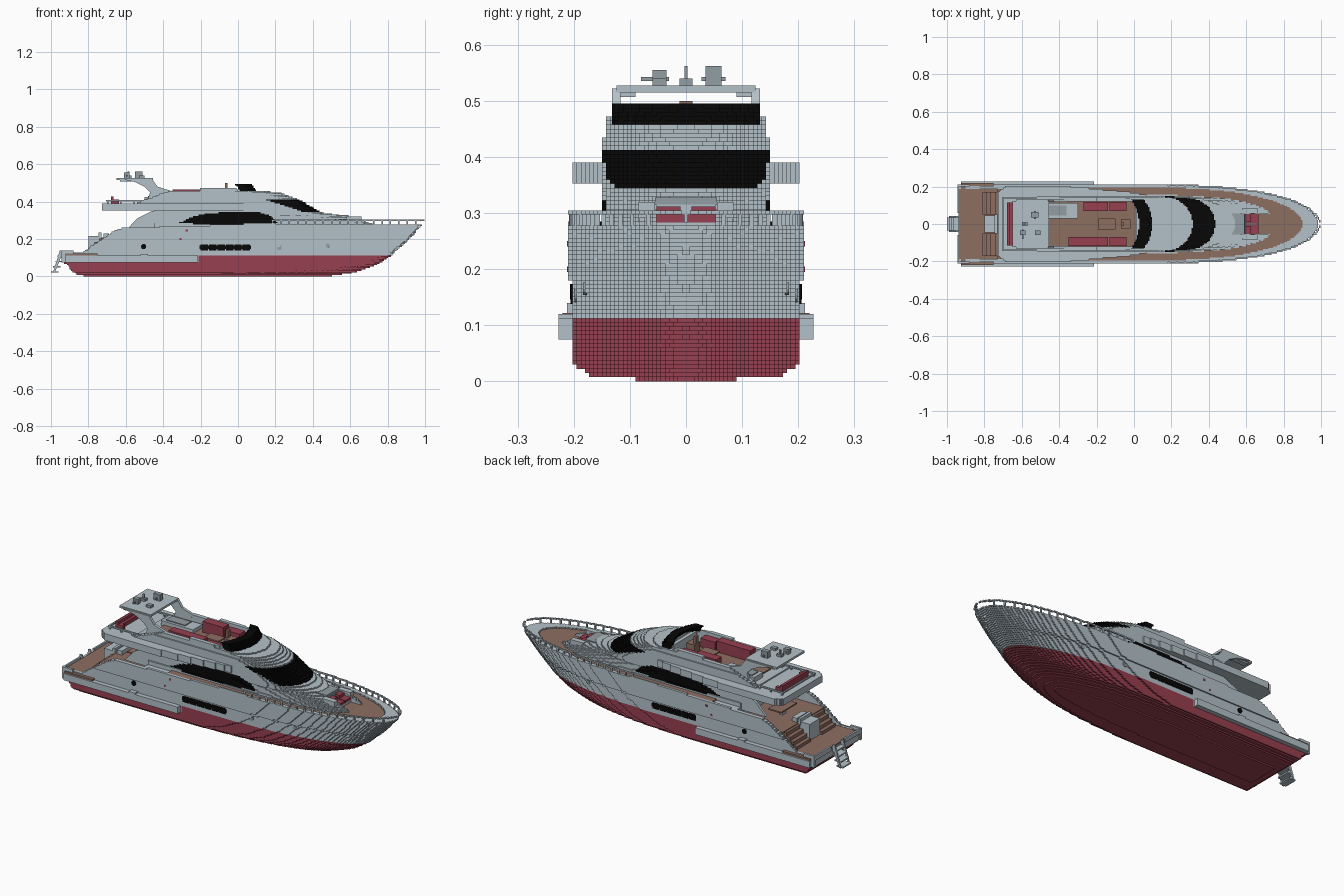
import bpy, bmesh, math

cube = bpy.data.objects.get("Cube")
if cube:
    bpy.data.objects.remove(cube, do_unlink=True)

V = 0.0075  # block size shared by all stepped parts

# Flat colours
COLOURS = {
    "pale_grey": (0.455, 0.535, 0.58), "hull_red": (0.31, 0.05, 0.08),
    "deck_brown": (0.27, 0.156, 0.12), "glass_black": (0.002, 0.002, 0.002),
    "mid_grey": (0.29, 0.34, 0.36)}
GREY, RED, BROWN, BLACK, MID = range(5)
MATS = []
for n, c in COLOURS.items():
    m = bpy.data.materials.new(n)
    m.use_nodes = True
    m.diffuse_color = (*c, 1)
    m.node_tree.nodes["Principled BSDF"].inputs["Base Color"].default_value = (*c, 1)
    MATS.append(m)


def prism(bm, pts, y0, y1, mat=0):
    """Extrude an (x, z) outline from y0 to y1."""
    a = [bm.verts.new((x, y0, z)) for x, z in pts]
    b = [bm.verts.new((x, y1, z)) for x, z in pts]
    n = len(pts)
    faces = [bm.faces.new(a), bm.faces.new(b[::-1])]
    faces += [bm.faces.new((a[i], b[i], b[(i + 1) % n], a[(i + 1) % n])) for i in range(n)]
    for f in faces:
        f.material_index = mat


def box(bm, x0, x1, y0, y1, z0, z1, mat=0):
    prism(bm, [(x0, z0), (x1, z0), (x1, z1), (x0, z1)], y0, y1, mat)


def finish(name, bm):
    bmesh.ops.recalc_face_normals(bm, faces=bm.faces)
    me = bpy.data.meshes.new(name)
    bm.to_mesh(me)
    bm.free()
    used = sorted({p.material_index for p in me.polygons})
    idx = [used.index(p.material_index) for p in me.polygons]
    for u in used:
        me.materials.append(MATS[u])
    me.polygons.foreach_set("material_index", idx)
    bpy.context.collection.objects.link(bpy.data.objects.new(name, me))


def boxes(name, items, mirror=False):
    """Boxes given as x0, x1, y0, y1, z0, z1, material."""
    bm = bmesh.new()
    for x0, x1, y0, y1, z0, z1, m in items:
        box(bm, x0, x1, y0, y1, z0, z1, m)
        if mirror:
            box(bm, x0, x1, -y1, -y0, z0, z1, m)
    finish(name, bm)


def side_plates(name, pts, y0, y1, mat=0):
    bm = bmesh.new()
    prism(bm, pts, y0, y1, mat)
    prism(bm, pts, -y1, -y0, mat)
    finish(name, bm)


def stepped(name, z0, z1, outer, colour, inner=lambda x, z: 0):
    """Stack of block-high layers; equal neighbouring columns merge into one box."""
    bm = bmesh.new()
    for k in range(round((z1 - z0) / V)):
        za = z0 + k * V
        zc, run = za + V / 2, None
        for i in range(270):
            x = -1.005 + i * V
            xc = x + V / 2
            w, d = (round(max(0, f(xc, zc)) / V) * V if i < 269 else 0 for f in (outer, inner))
            key = (w, d, colour(xc, zc)) if w > d + 1e-6 else None
            if run and run[1] != key:
                s, (rw, rd, m) = run
                if rd > 0:
                    box(bm, s, x, rd, rw, za, za + V, m)
                    box(bm, s, x, -rw, -rd, za, za + V, m)
                else:
                    box(bm, s, x, -rw, rw, za, za + V, m)
                run = None
            if key and not run:
                run = (x, key)
    finish(name, bm)


def lerp(t, table):
    for (a, p), (b, q) in zip(table, table[1:]):
        if t <= b:
            return p + (q - p) * max(0, (t - a) / (b - a))
    return table[-1][1]


def taper(x, xs, xb, w, p, q):
    """Half width that rounds off to zero between xs and the bow at xb."""
    t = max(0, (x - xs) / (xb - xs))
    return w * (1 - t ** p) ** q if t < 1 else 0


# Hull
BOW = [(0, .48), (.02, .62), (.06, .74), (.115, .825), (.2, .915), (.28, .99), (.31, 1.0)]
STERN = [(0, -.8), (.01, -.86), (.03, -.89), (.06, -.91), (.08, -.94), (.12, -.94),
         (.13, -.83), (.245, -.66), (.26, -.62), (.267, -.4), (.275, -.1), (.31, -.1)]
BEAM = [(0, .04), (.01, .17), (.03, .2), (.175, .2025), (.185, .21), (.31, .21)]


def hull_w(x, z):
    xb = lerp(z, BOW)
    return taper(x, xb - .88, xb, lerp(z, BEAM), 2.5, .5) if x > lerp(z, STERN) else 0


def hull_in(x, z):
    if z < .12 or x > -.45:
        return 0
    return 0 if z < .2 and x > -.73 else .1875


stepped("hull", 0, .2625, hull_w,
        lambda x, z: RED if z < (.1125 if x > -.21 else .075) else GREY, hull_in)
stepped("foredeck", .2625, .27,
        lambda x, z: taper(x, .05, .9, .195, 2.5, .5) if x > -.3 else 0, lambda x, z: BROWN)
stepped("bulwark", .2625, .2775, hull_w, lambda x, z: GREY,
        lambda x, z: min(taper(x, .05, .9, .195, 2.5, .5), hull_w(x, z) - V))
stepped("bow_rail", .2975, .305, lambda x, z: hull_w(x, z) if x > .18 else 0,
        lambda x, z: GREY, lambda x, z: hull_w(x, z) - V * (1 if x < .95 else 2))
stepped("side_rail", .2775, .285, lambda x, z: hull_w(x, z) if .03 < x < .2 else 0,
        lambda x, z: GREY, lambda x, z: hull_w(x, z) - V)
posts = []
for i in range(18):
    px = .185 + i * .045
    pw = hull_w(px, .29)
    posts.append((px - .004, px + .004, pw - .009, pw - .001, .2775, .2975, GREY))
boxes("rail_posts", posts, True)

# Stern: side sponsons, bathing platform, steps, cockpit, ladder
boxes("sponsons", [(-.925, -.215, .195, .2275, .075, .1125, GREY),
                   (-.945, -.925, .195, .2125, .075, .1125, GREY),
                   (-.945, -.88, .2, .2125, .1125, .14, GREY),
                   (-.945, -.935, .06, .2, .1125, .138, GREY),
                   (-.52, -.48, .2, .2275, .1125, .12, GREY)], True)
boxes("bathing_platform", [(-.935, -.725, -.1875, .1875, .115, .126, BROWN),
                           (-.925, -.75, -.22, .22, .1125, .122, BROWN)])
boxes("stern_steps", [(-.81 + .022 * i, -.72, .05, .17, .12, .143 + .02 * i, BROWN)
                      for i in range(4)], True)
boxes("transom", [(-.8, -.74, -.045, .045, .12, .2175, GREY),
                  (-.745, -.73, -.05, .05, .2, .235, GREY)])
boxes("cockpit_deck", [(-.73, -.45, -.1875, .1875, .198, .2075, BROWN)])
boxes("cockpit_table", [(-.64, -.56, -.07, .07, .245, .2525, BROWN),
                        (-.61, -.59, -.015, .015, .2, .245, GREY),
                        (-.72, -.69, -.045, .045, .2, .23, GREY)])
boxes("ladder_treads", [(-1 + .012 * i, -.96 + .012 * i, -.036, .036, .02 + .028 * i,
                         .0275 + .028 * i, GREY) for i in range(4)])
side_plates("ladder_sides", [(-.99, .02), (-.98, .02), (-.935, .13), (-.955, .13)], .034, .042)
boxes("ladder_handles", [(-.955, -.94, .034, .042, .1, .14, GREY)], True)

# Deckhouse with a front that steps back layer by layer
NOSE = [(.265, .76), (.285, .73), (.3, .68), (.31, .64), (.325, .55), (.345, .44),
        (.41, .33), (.45, .22), (.456, .14), (.46, .08), (.4725, .07)]


def house_w(x, z):
    aft = -.45 if z < .39 else -.55 + (z - .39) * 2.7 if z < .4575 else -.2
    if x < aft:
        return 0
    xb = lerp(z, NOSE)
    w = lerp(z, [(.25, .168), (.29, .15), (.41, .1485), (.4725, .1425)])
    if z < .32:
        return taper(x, xb - .85, xb, w, 3, .37)
    length = lerp(z, [(.32, .4), (.345, .19), (.4575, .17)])
    return taper(x, xb - length, xb, w, 2.2, .5)


def house_in(x, z):
    if z > .3975 and x < .03:
        return .12
    return .0525 if z < .33 and x > .59 else 0


def house_colour(x, z):
    side = -.32 < x < .21 and lerp(x, [(-.32, .283), (.05, .275), (.21, .288)]) < z < lerp(
        x, [(-.32, .285), (-.24, .32), (-.15, .34), (.1, .347), (.17, .325), (.21, .29)])
    front = .345 < z < .4125 and x > .14 + (.4125 - z) * 3.1
    return BLACK if side or front else GREY


stepped("deckhouse", .2475, .4725, house_w, house_colour, house_in)
side_plates("house_wings", [(-.6, .245), (-.4, .245), (-.38, .35), (-.46, .35), (-.54, .31)],
            .135, .149)
stepped("flybridge_slab", .3525, .39,
        lambda x, z: lerp(x, [(-.72, .175), (-.69, .2), (-.35, .2), (-.2, .188), (0, .166),
                              (.12, .145)])
        if -.725 < x < .12 else 0, lambda x, z: GREY)

# Foredeck lounge
boxes("foredeck_seat_base", [(.595, .664, -.0525, .0525, .265, .283, GREY)])
boxes("foredeck_cushions", [(.595, .665, .003, .0525, .283, .297, RED),
                            (.595, .625, .01, .0525, .297, .312, RED)], True)
boxes("sun_pad", [(.52, .59, -.055, .055, .31, .328, MID)])
boxes("foredeck_seat_backs", [(.58, .66, .055, .085, .28, .32, GREY)], True)

# Flybridge furniture
boxes("flybridge_floor", [(-.48, .03, -.12, .12, .3975, .405, BROWN)])
boxes("flybridge_seats", [(-.35, -.14, -.118, -.07, .405, .466, RED),
                          (-.13, -.04, -.118, -.07, .405, .455, RED),
                          (-.27, -.14, .07, .118, .405, .466, RED),
                          (-.13, -.04, .07, .118, .405, .455, RED)])
boxes("flybridge_table", [(-.19, -.1, -.03, .03, .43, .4375, BROWN),
                          (-.155, -.135, -.01, .01, .405, .43, GREY)])
boxes("helm_seat", [(-.07, -.02, -.025, .025, .405, .46, BROWN),
                    (-.07, -.055, -.012, .012, .46, .5, BROWN)])
boxes("helm_console", [(.01, .045, -.11, .11, .4, .465, GREY)])
boxes("stairwell_hatch", [(-.5, -.3, .03, .112, .385, .425, GREY),
                          (-.48, -.36, .045, .1, .42, .43, MID)])
boxes("aft_sofa", [(-.672, -.65, -.115, .115, .388, .412, RED),
                   (-.68, -.665, -.115, .115, .388, .428, RED),
                   (-.65, -.635, .095, .115, .388, .412, RED),
                   (-.65, -.635, -.115, -.095, .388, .412, RED)])
boxes("aft_rails", [(-.7, -.48, .137, .1445, .402, .4095, GREY)] +
      [(-.7 + .07 * i, -.692 + .07 * i, .137, .1445, .388, .402, GREY) for i in range(4)], True)
boxes("stern_rail", [(-.705, -.697, -.1445, .1445, .402, .4095, GREY)])

# Curved black windscreen
screen = []
for k in range(5):
    for j in range(18):
        y = j * V
        f = round((.097 - .006 * k - .045 * (y / .13) ** 2) / V) * V
        screen.append((f - .045, f, y, min(y + V, .132), .4575 + k * V, .465 + k * V, BLACK))
boxes("windscreen", screen, True)

# Radar arch and equipment
side_plates("arch_legs", [(-.63, .522), (-.46, .522), (-.445, .5), (-.43, .48), (-.36, .458),
                          (-.38, .43), (-.5, .385), (-.55, .385), (-.48, .42), (-.47, .45),
                          (-.5, .48), (-.55, .505)], .117, .132)
boxes("arch_top", [(-.65, -.455, -.124, .124, .515, .527, GREY),
                   (-.63, -.48, .09, .118, .507, .515, GREY),
                   (-.63, -.48, -.118, -.09, .507, .515, GREY)])
boxes("radar_equipment", [(-.61, -.58, -.06, -.035, .527, .555, MID),
                          (-.6, -.59, -.08, -.03, .535, .5425, MID),
                          (-.55, -.51, .035, .063, .527, .5625, MID),
                          (-.535, -.525, .028, .07, .535, .5425, MID),
                          (-.6, -.57, -.012, .012, .527, .54, MID),
                          (-.59, -.58, -.003, .003, .54, .5625, MID),
                          (-.53, -.5, -.06, -.035, .527, .54, MID)])

# Hull windows, portholes and small red side markers
ports = [(-.2 + .045 * i, -.16 + .045 * i, .198, .206, .138, .171, BLACK) for i in range(6)]
boxes("hull_windows", ports + [(-.205, .07, .198, .2055, .147, .166, BLACK)], True)
for label, px, pz, r, mat in (("aft", -.505, .16, .014, BLACK), ("middle", .22, .155, .014, MID),
                              ("fore", .48, .165, .011, MID)):
    ring = [(px + r * math.cos(a * math.pi / 6), pz + r * math.sin(a * math.pi / 6))
            for a in range(12)]
    pw = round(hull_w(px, pz) / V) * V
    side_plates(label + "_portholes", ring, pw - .004, pw + .004, mat)
boxes("side_markers", [(-.312, -.302, .205, .212, .195, .205, RED),
                       (-.28, -.268, .205, .212, .24, .25, RED)], True)
